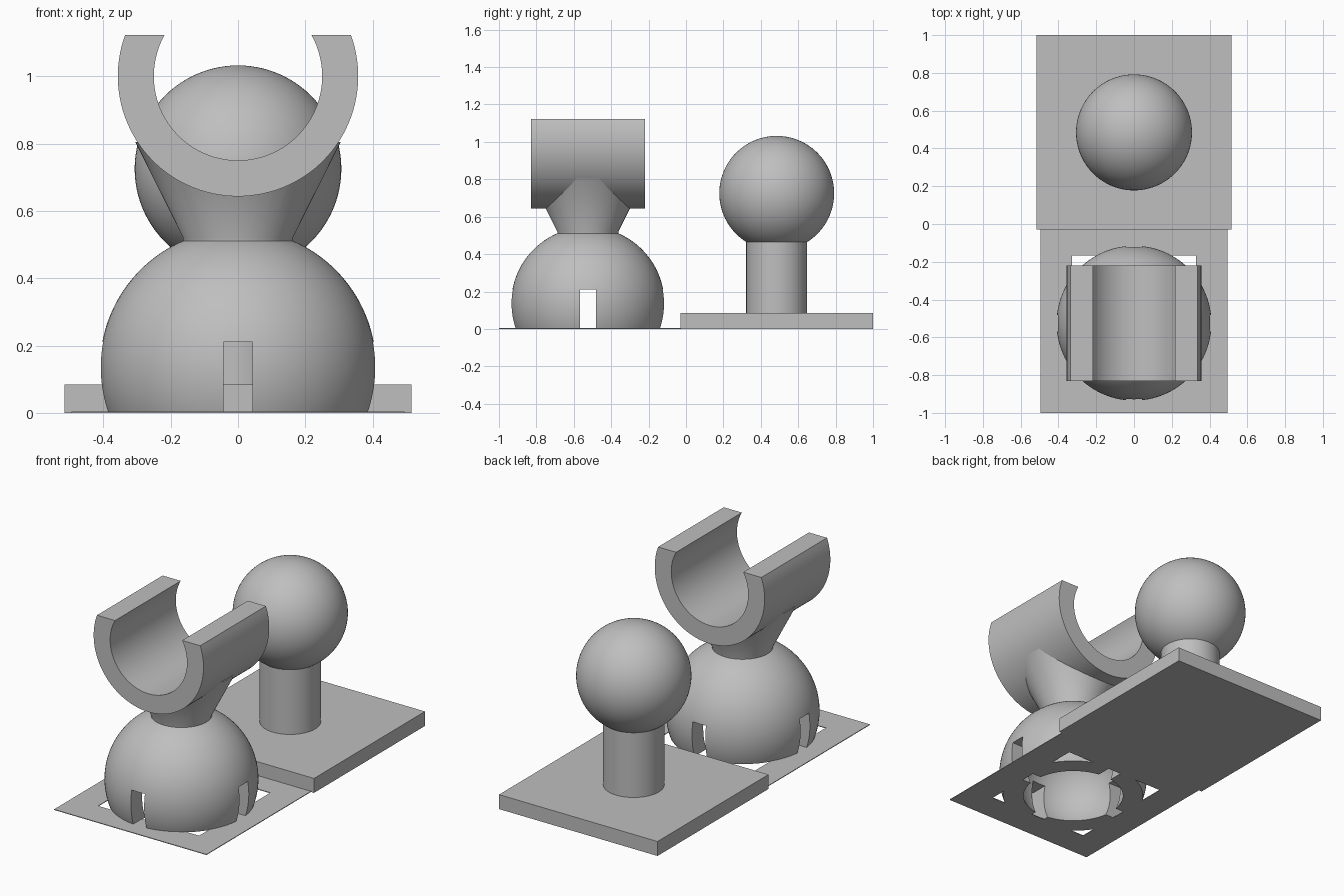
import bpy, bmesh
from math import sin, cos, asin, acos, pi, radians, sqrt

cube = bpy.data.objects.get("Cube")
if cube:
    bpy.data.objects.remove(cube, do_unlink=True)

GREY = (0.52, 0.52, 0.52, 1)
grey = bpy.data.materials.new("plain grey")
grey.use_nodes = True
grey.diffuse_color = GREY
grey.node_tree.nodes["Principled BSDF"].inputs["Base Color"].default_value = GREY

SOCKET_Y, BALL_Y = -0.525, 0.485


def finish(name, bm):
    bmesh.ops.recalc_face_normals(bm, faces=bm.faces)
    mesh = bpy.data.meshes.new(name)
    bm.to_mesh(mesh)
    bm.free()
    obj = bpy.data.objects.new(name, mesh)
    bpy.context.collection.objects.link(obj)
    mesh.materials.append(grey)
    return obj


def box(name, x, y0, y1, z0, z1):
    bm = bmesh.new()
    bmesh.ops.create_cube(bm, size=1)
    for v in bm.verts:
        v.co.x *= 2 * x
        v.co.y = y0 if v.co.y < 0 else y1
        v.co.z = z0 if v.co.z < 0 else z1
    return finish(name, bm)


def lathe(name, profile, y, steps=96):
    """Revolve (radius, height) points about a vertical axis."""
    bm = bmesh.new()
    verts = [bm.verts.new((r, 0, z)) for r, z in profile]
    edges = [bm.edges.new(pair) for pair in zip(verts, verts[1:])]
    bmesh.ops.spin(bm, geom=verts + edges, cent=(0, 0, 0), axis=(0, 0, 1),
                   angle=2 * pi, steps=steps)
    bmesh.ops.remove_doubles(bm, verts=bm.verts, dist=0.0001)
    bmesh.ops.translate(bm, verts=bm.verts, vec=(0, y, 0))
    return finish(name, bm)


def extrude_y(name, points, y0, y1):
    """Extrude an outline of (x, z) points along y."""
    bm = bmesh.new()
    face = bm.faces.new([bm.verts.new((x, y0, z)) for x, z in points])
    new = bmesh.ops.extrude_face_region(bm, geom=[face])["geom"]
    bmesh.ops.translate(bm, vec=(0, y1 - y0, 0),
                        verts=[g for g in new if isinstance(g, bmesh.types.BMVert)])
    return finish(name, bm)


def arc(radius, z, start, end, steps=48):
    return [(radius * cos(start + (end - start) * i / steps),
             z + radius * sin(start + (end - start) * i / steps))
            for i in range(steps + 1)]


def cut(obj, cutter):
    mod = obj.modifiers.new("cut", "BOOLEAN")
    mod.operation, mod.solver, mod.object = "DIFFERENCE", "EXACT", cutter
    bpy.context.view_layer.objects.active = obj
    bpy.ops.object.modifier_apply(modifier=mod.name)
    bpy.data.objects.remove(cutter, do_unlink=True)


def smooth(obj):
    bpy.ops.object.select_all(action="DESELECT")
    obj.select_set(True)
    bpy.context.view_layer.objects.active = obj
    bpy.ops.object.shade_smooth_by_angle(angle=radians(30))


# Base with post and ball
box("base_plate", 0.515, -0.03, 1, 0, 0.085)
smooth(lathe("post", [(0, 0.08), (0.163, 0.08), (0.163, 0.5), (0, 0.5)], BALL_Y))
smooth(lathe("ball", arc(0.307, 0.725, -pi / 2, pi / 2), BALL_Y))

# Thin sheet with a square opening under the socket
sheet = box("thin_sheet", 0.495, -1, -0.03, 0, 0.004)
cut(sheet, box("sheet_opening", 0.328, -0.83, -0.168, -0.1, 0.1))

# Hollow socket with four slots
OUTER, INNER, CENTRE = 0.41, 0.307, 0.135
wall = arc(INNER, CENTRE, pi / 2, -asin(CENTRE / INNER))
wall += arc(OUTER, CENTRE, -asin(CENTRE / OUTER), pi / 2)
wall[0], wall[-1] = (0, CENTRE + INNER), (0, CENTRE + OUTER)
socket = lathe("socket", wall, SOCKET_Y)
SLOT = 0.043
cut(socket, box("slot_x", 0.6, SOCKET_Y - SLOT, SOCKET_Y + SLOT, -0.1, 0.21))
cut(socket, box("slot_y", SLOT, SOCKET_Y - 0.6, SOCKET_Y + 0.6, -0.1, 0.21))
smooth(socket)

# Flaring neck, trimmed below the clip bore
neck = lathe("neck", [(0, 0.49), (0.163, 0.49), (0.163, 0.52), (0.305, 0.804),
                      (0, 0.804)], SOCKET_Y)
cut(neck, extrude_y("neck_trim", arc(0.3, 1, 0, 2 * pi, 64)[:-1], -1.2, 0.2))
smooth(neck)

# Open clip, cut flat across the top
R_OUT, R_IN, RISE = 0.357, 0.25, 0.122
a, b = asin(RISE / R_OUT), asin(RISE / R_IN)
outline = arc(R_OUT, 1, a, -pi - a, 72) + arc(R_IN, 1, -pi - b, b, 72)
smooth(extrude_y("clip", outline, SOCKET_Y - 0.305, SOCKET_Y + 0.305))
